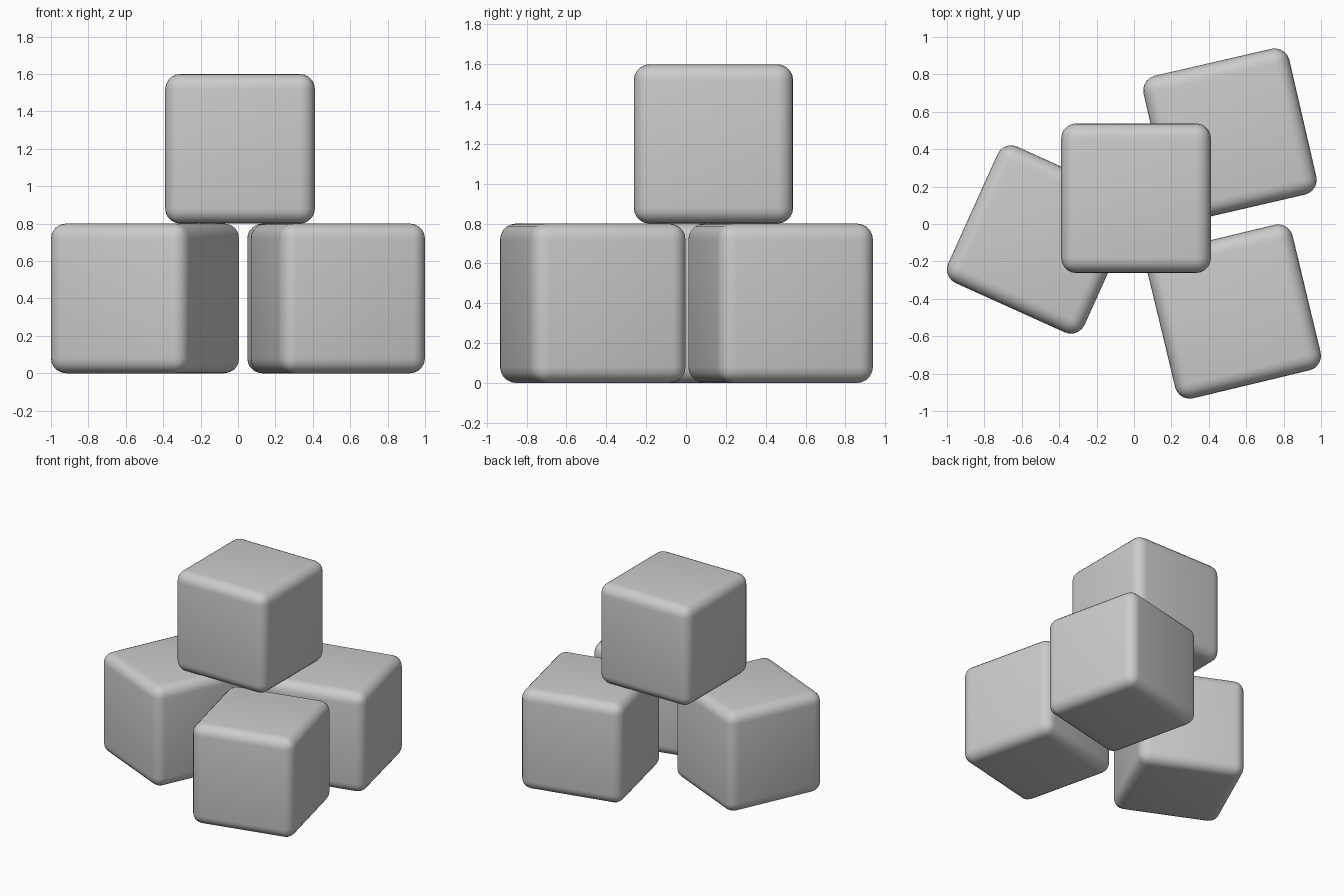
import bpy
from math import radians

if "Cube" in bpy.data.objects:
    bpy.data.objects.remove(bpy.data.objects["Cube"])

SIZE = 0.8


def block(name, x, y, level, turn):
    # cube with rounded edges, resting on the given level
    bpy.ops.mesh.primitive_cube_add(
        size=SIZE, location=(x, y, SIZE * (level + 0.5)), rotation=(0, 0, radians(turn)))
    ob = bpy.context.object
    ob.name = name
    bevel = ob.modifiers.new("rounded_edges", 'BEVEL')
    bevel.width = 0.08
    bevel.segments = 5
    bevel.limit_method = 'NONE'
    bpy.ops.object.modifier_apply(modifier=bevel.name)
    bpy.ops.object.shade_smooth_by_angle(angle=radians(40))
    return ob


# three blocks on the ground
block("left_block", -0.497, -0.083, 0, -24.3)
block("back_right_block", 0.513, 0.475, 0, 13)
block("front_right_block", 0.534, -0.468, 0, 13.5)

# one block stacked on top
block("top_block", 0.011, 0.138, 1, 0)
